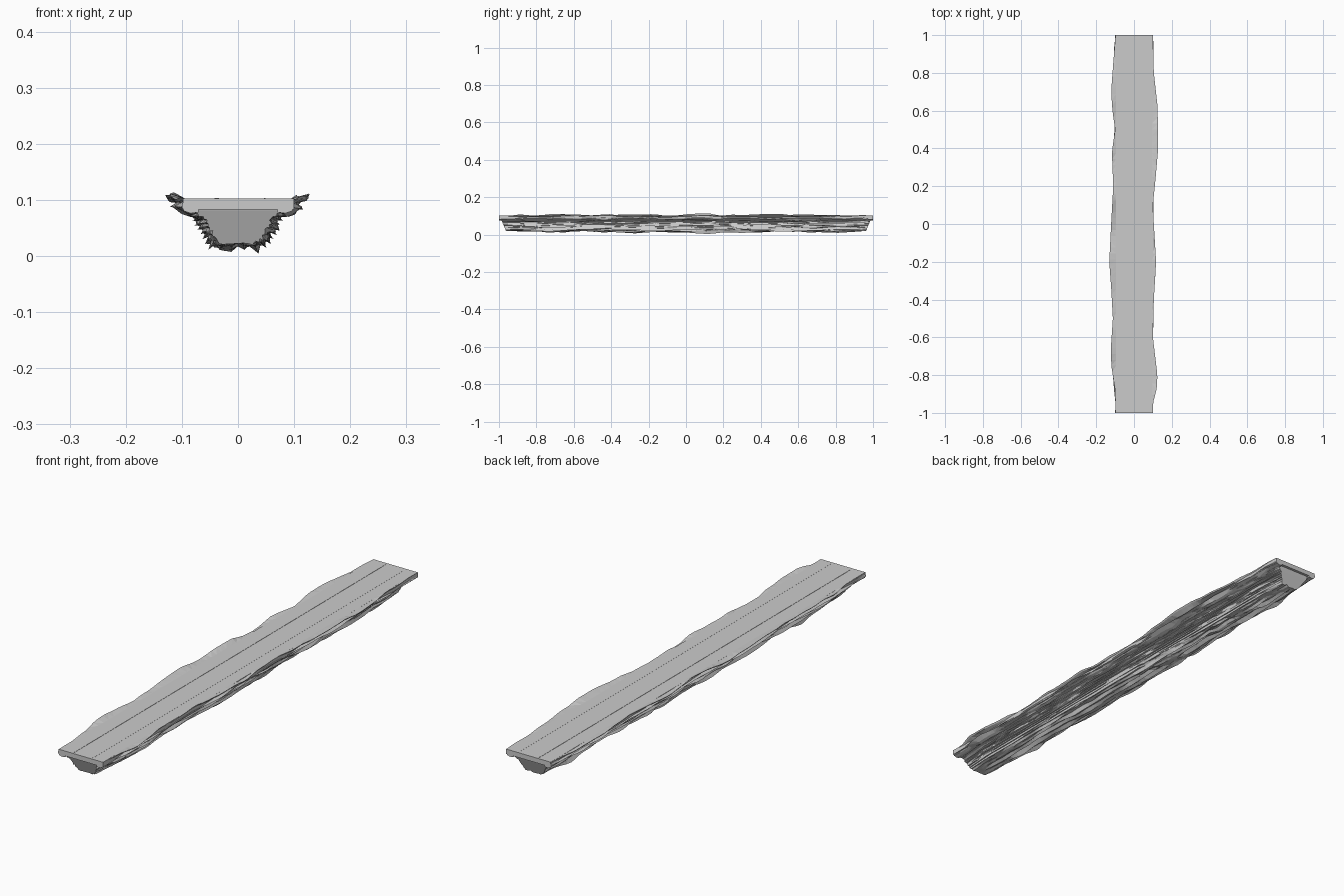
import bpy, bmesh, math
from mathutils import Vector, noise

if "Cube" in bpy.data.objects:
    bpy.data.objects.remove(bpy.data.objects["Cube"])


def interp(pts, t):
    for (a, u), (b, v) in zip(pts, pts[1:]):
        if t <= b:
            return u + (v - u) * (t - a) / (b - a)
    return pts[-1][1]


def loft(name, sections):
    # Skin closed cross-sections into one capped solid
    bm = bmesh.new()
    rings = [[bm.verts.new(p) for p in s] for s in sections]
    for r, s in zip(rings, rings[1:]):
        n = len(r)
        for i in range(n):
            bm.faces.new((r[i], r[(i + 1) % n], s[(i + 1) % n], s[i]))
    bm.faces.new(rings[0])
    bm.faces.new(rings[-1])
    bmesh.ops.triangulate(bm, faces=bm.faces)
    bmesh.ops.recalc_face_normals(bm, faces=bm.faces)
    me = bpy.data.meshes.new(name)
    bm.to_mesh(me)
    bm.free()
    ob = bpy.data.objects.new(name, me)
    bpy.context.collection.objects.link(ob)
    return ob


def box(name, x0, x1, y0, y1, z0, z1):
    return loft(name, [[(x0, y, z0), (x1, y, z0), (x1, y, z1), (x0, y, z1)] for y in (y0, y1)])


def crag(a, y, seed):
    # Grain stretched along the length
    return noise.noise(Vector((a, y * 5.5, seed))) + 0.5 * noise.noise(Vector((a * 2.1, y * 13, seed + 9)))


# Outline of the broken side edges, as (y, half width)
LEFT = [(-1, .098), (-.88, .1), (-.75, .12), (-.65, .122), (-.5, .112), (-.35, .12), (-.2, .131),
        (0, .121), (.2, .11), (.38, .117), (.5, .1), (.6, .114), (.7, .121), (.85, .11), (1, .098)]
RIGHT = [(-1, .1), (-.95, .1), (-.87, .121), (-.8, .124), (-.6, .1), (-.4, .105), (-.2, .117),
         (0, .105), (.1, .1), (.25, .115), (.4, .128), (.62, .125), (.8, .105), (1, .1)]

# Flat walkway slab with slender seams along the top
box("walkway_slab", -.098, .1, -1, 1, .083, .1025)
box("top_seam_left", -.042, -.034, -.99, .99, .10, .1035)
box("top_seam_right", .046, .049, -.99, .99, .10, .1029)

N = 64
YS = [-1 + 2 * i / N for i in range(N + 1)]

# Broken rock rim on each side, flush with the slab top
for side, edge, name in ((-1, LEFT, "left_rim"), (1, RIGHT, "right_rim")):
    secs = []
    for y in YS:
        w = interp(edge, y)
        fade = min(1, (1 - abs(y)) / .08)
        out = max(0, w - .1)
        lift = (.1015 + fade * min(.012, .25 * out + .012 * crag(3, y, side * 4)))
        mid = .09 + fade * .006 * crag(7, y, side * 5)
        low = .080 + fade * .014 * crag(11, y, side * 6)
        win = .1 + fade * (.5 * out - .012 + .012 * crag(15, y, side * 7))
        wlow = .096 + fade * (.3 * out + .016 * crag(19, y, side * 8) - .006)
        pts = [(.07, .1022), (.094, .1023), (w, lift), (w - .004, lift - .005),
               (win, mid + .004), (win + fade * .012, mid - .003), (wlow, low),
               (wlow - .012, low - .004), (.07, .078)]
        secs.append([(side * x, y, z) for x, z in pts])
    loft(name, secs)

# Craggy keel hanging below, narrowing downward and undercut at both ends
PROFILE = [(0, .098, .086), (.12, .086, .078), (.3, .069, .066), (.5, .06, .049),
           (.68, .052, .034), (.82, .042, .022), (1, 0, .021)]
XS = [(t, x) for t, x, z in PROFILE]
ZS = [(t, z) for t, x, z in PROFILE]
M = 48
secs = []
for k, y in enumerate(YS):
    fade = .45 + .55 * min(1, (1 - abs(y)) / .15)
    ring = []
    for j in range(M + 1):
        s = -1 + 2 * j / M
        t = 1 - abs(s)
        x = math.copysign(interp(XS, t), s)
        z = interp(ZS, t)
        d = crag(s * 17, y, 2.5) * fade * min(1, .35 + t * 2)
        saw = .0035 * (1 if j % 2 else -1) * (1 + noise.noise(Vector((j * .7, y * 4, 31))))
        off = .014 * d + saw * fade
        nrm = Vector((x * .9, 0, z - .085))
        if nrm.length > 0:
            nrm.normalize()
        x += nrm.x * off
        z = max(.004, min(.09, z + nrm.z * off))
        # Ends slope inward toward the bottom
        reach = .99 - max(0, .085 - z) * .42
        shrink = 1 - .14 * max(0, (abs(y) - .88) / .12)
        ring.append((x * shrink, y * reach, z))
    secs.append(ring)
loft("rock_keel", secs)
